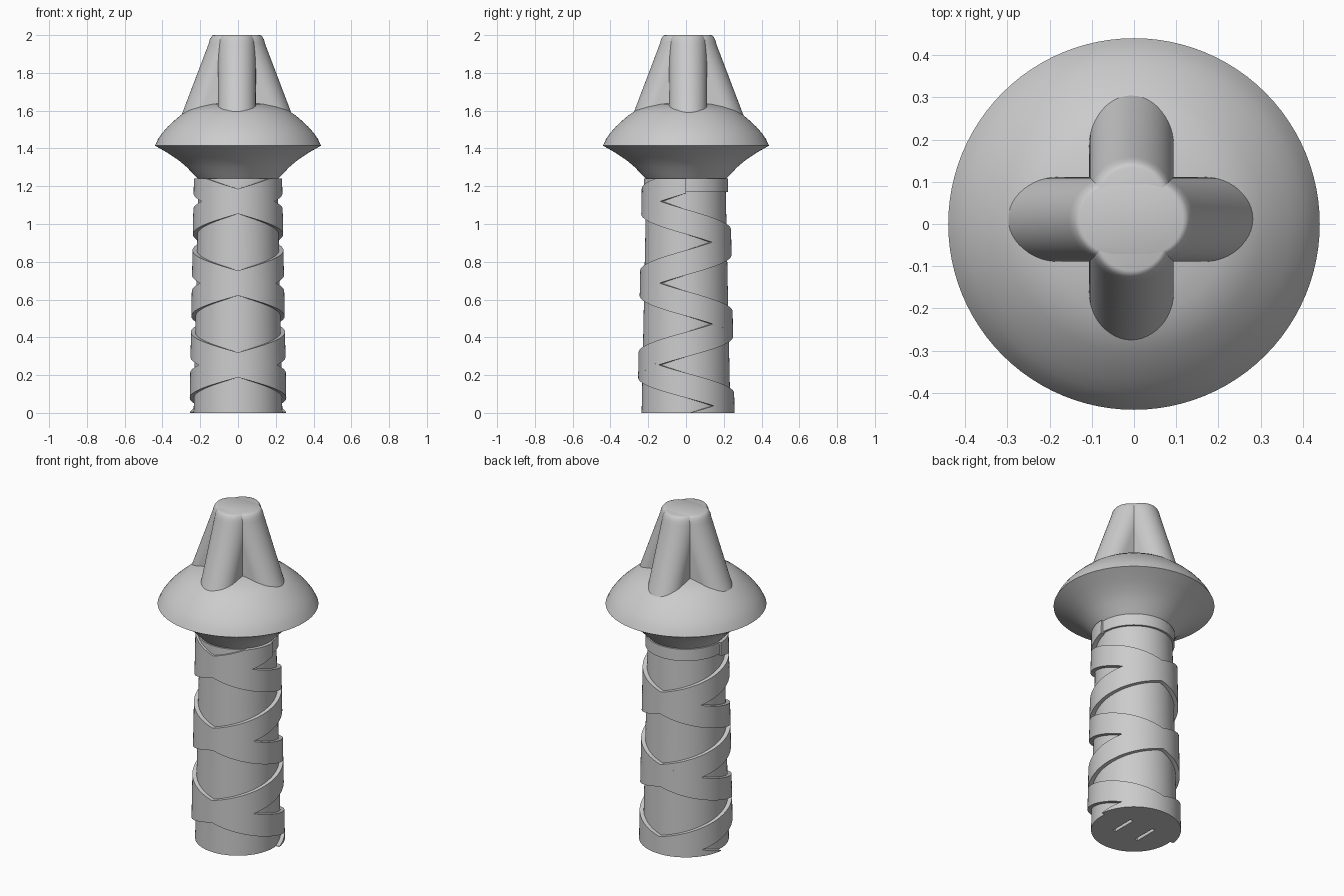
import bpy, bmesh, math

old = bpy.data.objects.get("Cube")
if old:
    bpy.data.objects.remove(old, do_unlink=True)

grey = bpy.data.materials.new("plain_grey")
grey.use_nodes = True
grey.diffuse_color = (0.6, 0.6, 0.6, 1)
grey.node_tree.nodes["Principled BSDF"].inputs["Base Color"].default_value = (0.6, 0.6, 0.6, 1)


def finish(name, bm, angle=30):
    """Turn a bmesh into a shaded object."""
    bmesh.ops.remove_doubles(bm, verts=bm.verts, dist=1e-5)
    bmesh.ops.recalc_face_normals(bm, faces=bm.faces)
    mesh = bpy.data.meshes.new(name)
    bm.to_mesh(mesh)
    bm.free()
    mesh.materials.append(grey)
    obj = bpy.data.objects.new(name, mesh)
    bpy.context.collection.objects.link(obj)
    bpy.ops.object.select_all(action="DESELECT")
    obj.select_set(True)
    bpy.context.view_layer.objects.active = obj
    bpy.ops.object.shade_smooth_by_angle(angle=math.radians(angle))
    return obj


def loft(name, rings, angle=30):
    """Skin a stack of closed rings and cap both ends."""
    bm = bmesh.new()
    loops = [[bm.verts.new(p) for p in ring] for ring in rings]
    n = len(loops[0])
    for a, b in zip(loops, loops[1:]):
        for i in range(n):
            j = (i + 1) % n
            bm.faces.new((a[i], a[j], b[j], b[i]))
    bm.faces.new(loops[0])
    bm.faces.new(loops[-1])
    return finish(name, bm, angle)


def circle(r, z, n=96):
    return [(r * math.cos(math.tau * i / n), r * math.sin(math.tau * i / n), z) for i in range(n)]


def lathe(name, profile):
    return loft(name, [circle(r, z) for r, z in profile])


# Tapered shaft with two slots cut into its underside
shaft = lathe("shaft", [(0.235, 0), (0.209, 1.25)])
for side in (-1, 1):
    bpy.ops.mesh.primitive_cube_add(size=1, location=(side * 0.078, 0, 0))
    cutter = bpy.context.object
    cutter.scale = (0.02, 0.15, 0.16)
    cutter.hide_render = True
    cut = shaft.modifiers.new("slot", "BOOLEAN")
    cut.operation = "DIFFERENCE"
    cut.object = cutter
    bpy.context.view_layer.objects.active = shaft
    bpy.ops.object.modifier_apply(modifier=cut.name)
    bpy.data.objects.remove(cutter, do_unlink=True)

# Two mirrored helical straps that cross at the front and back
TOP, PITCH, HALF = 1.24, 0.433, 0.066


def strap(name, side):
    rings = []
    steps = 400
    start, end = math.pi / 2, -17.3
    for i in range(steps + 1):
        a = start + (end - start) * i / steps
        mid = 1.12 + PITCH * a / math.tau
        low, high = max(mid - HALF, 0), min(mid + HALF, TOP)
        if high <= 0.001:
            break
        ring = []
        for z, depth in ((low, -0.03), (low, 0), (high, 0), (high, -0.03)):
            r = 0.257 - 0.019 * z + depth
            ring.append((side * r * math.sin(a), -r * math.cos(a), z))
        rings.append(ring)
    return loft(name, rings)


strap("left_strap", 1)
strap("right_strap", -1)

# Thin collar under the head
lathe("collar", [(0.223, 1.17), (0.222, TOP)])

# Head: flared underside, sharp rim, domed top
lathe("head", [
    (0.205, 1.232), (0.235, 1.262), (0.27, 1.3), (0.315, 1.338), (0.37, 1.375), (0.44, 1.415),
    (0.422, 1.452), (0.4, 1.483), (0.372, 1.515), (0.34, 1.545), (0.305, 1.575),
    (0.265, 1.602), (0.22, 1.62), (0.16, 1.635), (0.08, 1.645), (0.01, 1.648)])


# Cross-shaped tip: two tapered bars with round ends
def stadium(d, r, z, turned):
    ring = []
    n = 24
    for end in (0, 1):
        for i in range(n + 1):
            a = math.pi * (i / n - 0.5 + end)
            x = r * math.cos(a) + (-d if end else d)
            y = r * math.sin(a)
            x, y = (-y, x) if turned else (x, y)
            ring.append((x - 0.006, y + 0.011, z))
    return ring


levels = [(0.222, 0.1, 1.5), (0.049, 0.1, 1.955), (0.046, 0.098, 1.975),
          (0.043, 0.093, 1.99), (0.042, 0.088, 1.997), (0.04, 0.082, 2.0)]
for name, turned in (("tip_bar_across", False), ("tip_bar_deep", True)):
    loft(name, [stadium(d, r, z, turned) for d, r, z in levels], 40)
